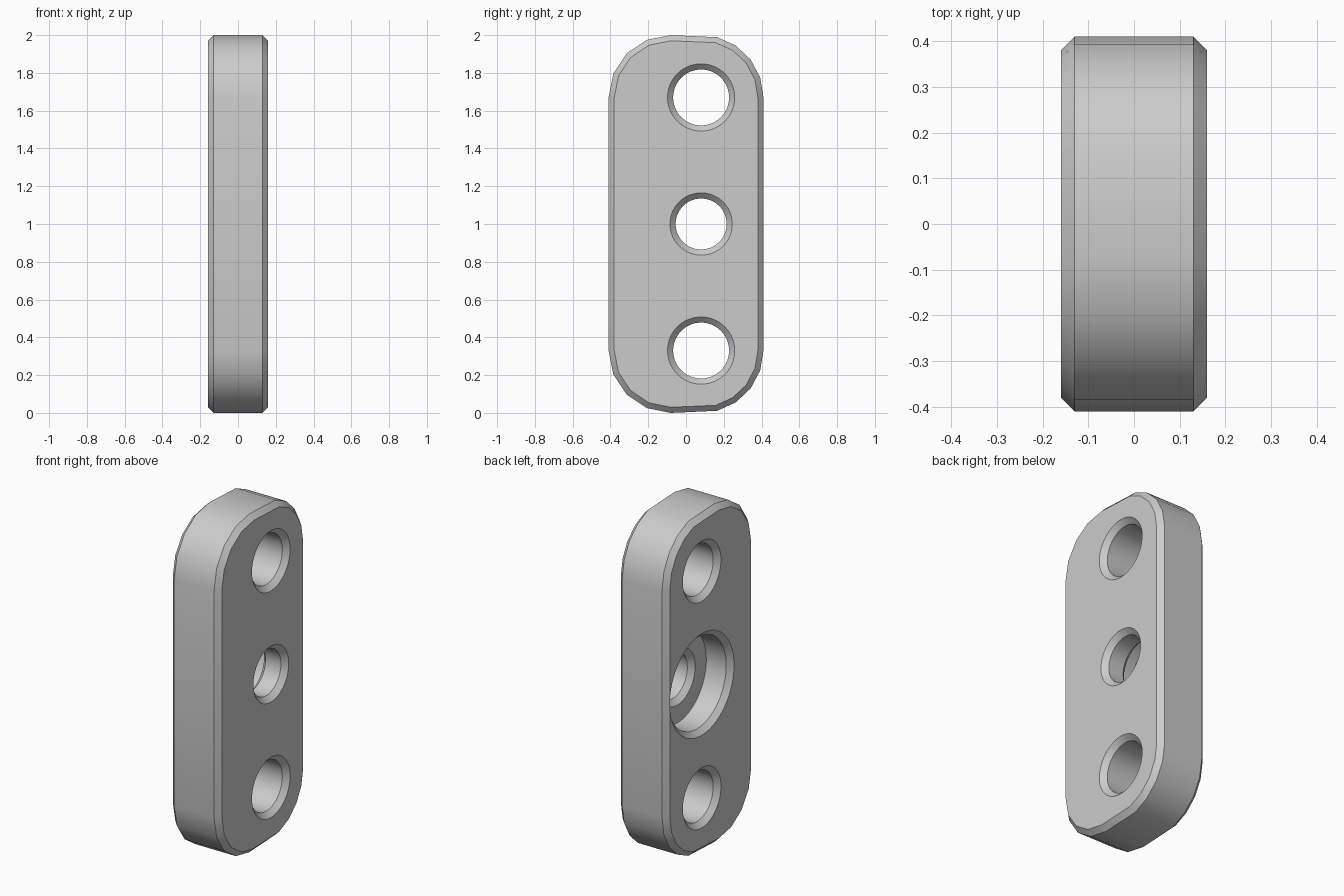
import bpy
import bmesh
from math import sin, cos, radians, tau

cube = bpy.data.objects.get("Cube")
if cube:
    bpy.data.objects.remove(cube)

HALF, CHAMFER = 0.16, 0.03
HOLE_Y, CORNER_Z, RADIUS = 0.08, 0.67, 0.33

# Flat colour
grey = bpy.data.materials.new("light_grey")
grey.use_nodes = True
colour = (0.6, 0.6, 0.6, 1)
grey.diffuse_color = colour
grey.node_tree.nodes["Principled BSDF"].inputs["Base Color"].default_value = colour


def loft(name, rings):
    """Closed solid skinned through a list of equal-sized point rings."""
    bm = bmesh.new()
    loops = [[bm.verts.new(p) for p in ring] for ring in rings]
    n = len(loops[0])
    for a, b in zip(loops, loops[1:]):
        for i in range(n):
            j = (i + 1) % n
            bm.faces.new((a[i], a[j], b[j], b[i]))
    bm.faces.new(loops[0])
    bm.faces.new(loops[-1])
    bmesh.ops.recalc_face_normals(bm, faces=bm.faces)
    mesh = bpy.data.meshes.new(name)
    bm.to_mesh(mesh)
    bm.free()
    mesh.materials.append(grey)
    obj = bpy.data.objects.new(name, mesh)
    bpy.context.collection.objects.link(obj)
    return obj


def outline(x, radius):
    """Rounded plate outline; the +y corners stop short of the flat ends."""
    upper = [(HOLE_Y, 75 * i / 4) for i in range(5)]
    upper += [(-HOLE_Y, 90 + 90 * i / 4) for i in range(5)]
    top = [(c + radius * cos(radians(a)), CORNER_Z + radius * sin(radians(a)))
           for c, a in upper]
    bottom = [(y, -z) for y, z in reversed(top)]
    return [(x, y, z + 1) for y, z in top + bottom]


def drill(name, z, profile):
    """Lathe a cutter along x from (x, radius) pairs."""
    rings = [[(x, HOLE_Y + r * cos(tau * i / 64), z + r * sin(tau * i / 64))
              for i in range(64)] for x, r in profile]
    cutter = loft(name, rings)
    cutter.hide_render = True
    return cutter


def cut(target, cutter):
    mod = target.modifiers.new(cutter.name, "BOOLEAN")
    mod.operation = "DIFFERENCE"
    mod.solver = "EXACT"
    mod.object = cutter
    bpy.context.view_layer.objects.active = target
    bpy.ops.object.modifier_apply(modifier=mod.name)
    bpy.data.objects.remove(cutter)


def bore(start, end, r):
    """Hole profile with a chamfer at both mouths, overshooting each face."""
    c, over = CHAMFER, 0.02
    return [(start - over, r + c + over), (start + c, r),
            (end - c, r), (end + over, r + c + over)]


# Plate with chamfered rims
edge = HALF - CHAMFER
plate = loft("mounting_plate", [
    outline(-HALF, RADIUS - CHAMFER), outline(-edge, RADIUS),
    outline(edge, RADIUS), outline(HALF, RADIUS - CHAMFER)])

# End holes
for name, z in (("lower_hole", 1 - CORNER_Z), ("upper_hole", 1 + CORNER_Z)):
    cut(plate, drill(name, z, bore(-HALF, HALF, 0.148)))

# Middle hole: wide counterbore on the -x side, narrow hole beyond it
cut(plate, drill("counterbore", 1, [(-HALF - 0.02, 0.32), (-edge, 0.27), (0, 0.27)]))
cut(plate, drill("middle_hole", 1, bore(0, HALF, 0.135)))

# Smooth curves, crisp chamfers
bpy.ops.object.select_all(action="DESELECT")
plate.select_set(True)
bpy.context.view_layer.objects.active = plate
bpy.ops.object.shade_smooth_by_angle(angle=radians(30))
